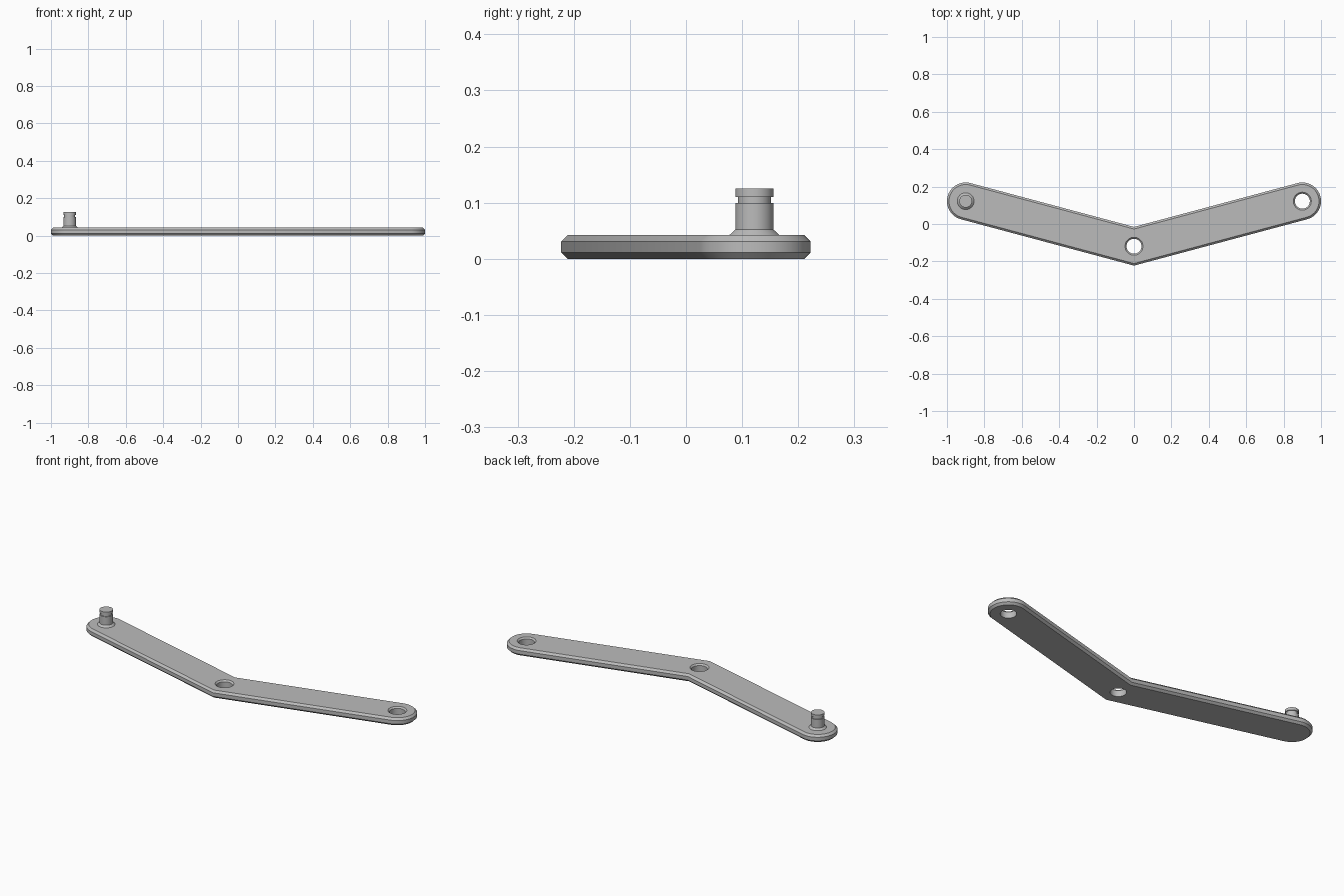
import bpy, bmesh
from math import cos, sin, radians, pi

if "Cube" in bpy.data.objects:
    bpy.data.objects.remove(bpy.data.objects["Cube"])

ARM_X, BEND = 0.9, radians(15)
END_Y, MID_Y = 0.122, -0.119
RADIUS, CHAMFER, THICK = 0.1, 0.011, 0.042

grey = bpy.data.materials.new("plain grey")
grey.diffuse_color = (0.5, 0.5, 0.5, 1)
grey.use_nodes = True
grey.node_tree.nodes["Principled BSDF"].inputs["Base Color"].default_value = grey.diffuse_color


def loft(name, rings):
    """Join matching rings of points into a closed solid."""
    bm = bmesh.new()
    loops = [[bm.verts.new(p) for p in ring] for ring in rings]
    n = len(loops[0])
    for low, high in zip(loops, loops[1:]):
        for i in range(n):
            j = (i + 1) % n
            bm.faces.new((low[i], low[j], high[j], high[i]))
    bm.faces.new(loops[0][::-1])
    bm.faces.new(loops[-1])
    bmesh.ops.recalc_face_normals(bm, faces=bm.faces)
    mesh = bpy.data.meshes.new(name)
    bm.to_mesh(mesh)
    bm.free()
    mesh.materials.append(grey)
    obj = bpy.data.objects.new(name, mesh)
    bpy.context.collection.objects.link(obj)
    return obj


def turned(name, x, y, profile, sides=48):
    """Solid of revolution from (radius, height) pairs."""
    angles = [2 * pi * i / sides for i in range(sides)]
    return loft(name, [[(x + r * cos(a), y + r * sin(a), z) for a in angles]
                       for r, z in profile])


def outline(r, z, steps=32):
    """Bent bar outline with rounded ends and a mitred elbow."""
    mitre = r / cos(BEND)
    arc = [BEND - pi / 2 + pi * i / steps for i in range(steps + 1)]
    right = [(ARM_X + r * cos(a), END_Y + r * sin(a), z) for a in arc]
    left = [(-x, y, h) for x, y, h in reversed(right)]
    return [(0, MID_Y - mitre, z)] + right + [(0, MID_Y + mitre, z)] + left


def activate(obj):
    bpy.ops.object.select_all(action="DESELECT")
    obj.select_set(True)
    bpy.context.view_layer.objects.active = obj


# Bent bar with chamfered rims
inner = RADIUS - CHAMFER
bar = loft("bent_bar", [outline(inner, 0), outline(RADIUS, CHAMFER),
                        outline(RADIUS, THICK - CHAMFER), outline(inner, THICK)])

# Countersunk holes at the elbow and the left end
for x, y in ((0, MID_Y), (ARM_X, END_Y)):
    cutter = turned("hole_cutter", x, y,
                    [(0.04, -0.02), (0.04, THICK - 0.008), (0.048, THICK), (0.048, 0.06)])
    cutter.hide_render = True
    cut = bar.modifiers.new("hole", "BOOLEAN")
    cut.operation, cut.solver, cut.object = "DIFFERENCE", "EXACT", cutter
    activate(bar)
    bpy.ops.object.modifier_apply(modifier=cut.name)
    bpy.data.objects.remove(cutter)

# Grooved pin with a flared foot on the right end
pin = turned("grooved_pin", -ARM_X, END_Y,
             [(0.045, THICK - 0.004), (0.045, THICK), (0.034, 0.052), (0.034, 0.099),
              (0.0295, 0.099), (0.0295, 0.11), (0.034, 0.11), (0.034, 0.125)])

for part in (bar, pin):
    activate(part)
    bpy.ops.object.shade_smooth_by_angle(angle=radians(30))
